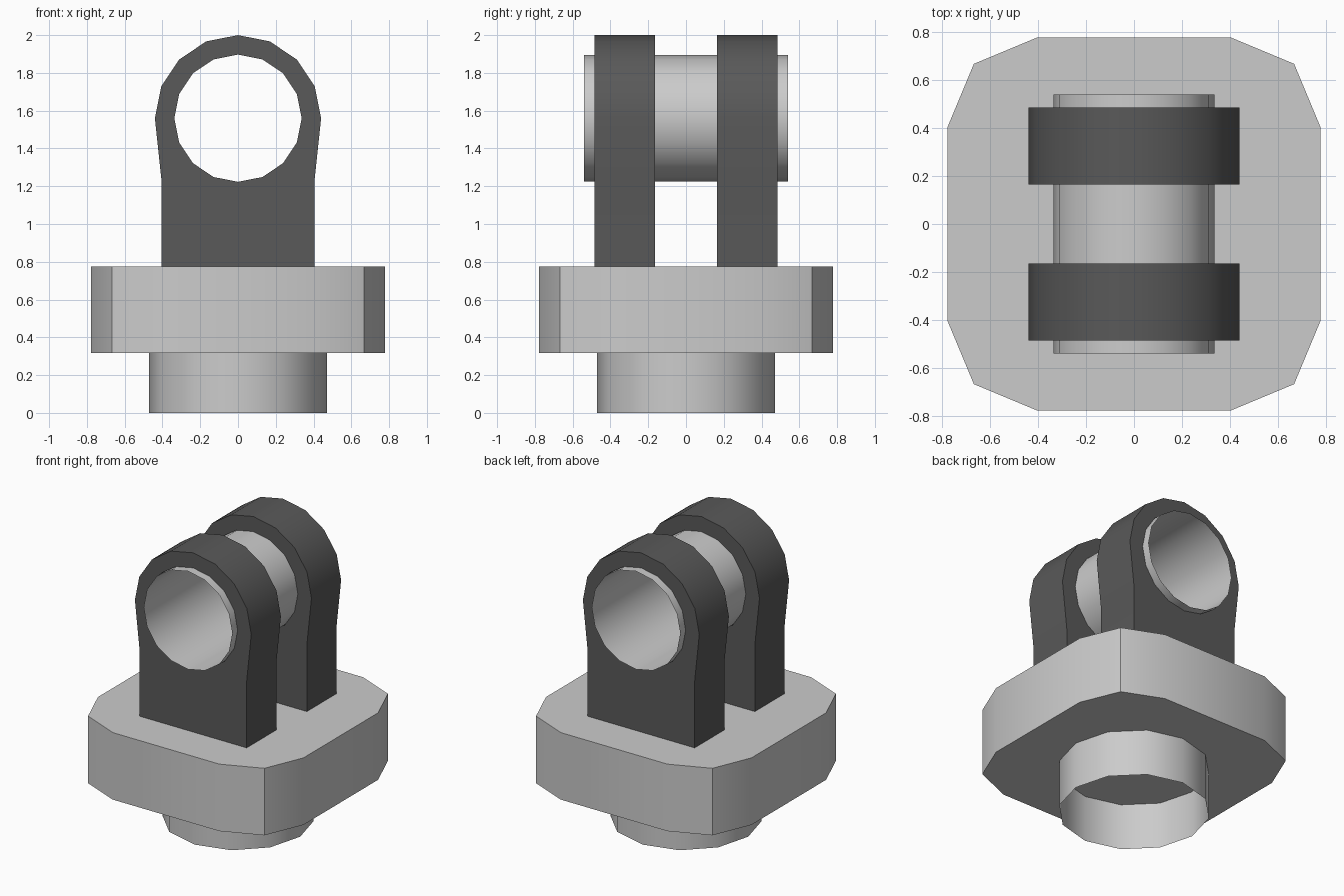
import bpy, bmesh
from math import sin, cos, pi, radians
from mathutils import Matrix, Vector

if "Cube" in bpy.data.objects:
    bpy.data.objects.remove(bpy.data.objects["Cube"])


def finish(name, bm, mat=None):
    bmesh.ops.recalc_face_normals(bm, faces=bm.faces)
    me = bpy.data.meshes.new(name)
    bm.to_mesh(me)
    bm.free()
    ob = bpy.data.objects.new(name, me)
    bpy.context.collection.objects.link(ob)
    if mat:
        me.materials.append(mat)
    bpy.ops.object.select_all(action='DESELECT')
    ob.select_set(True)
    bpy.context.view_layer.objects.active = ob
    bpy.ops.object.shade_smooth_by_angle(angle=radians(35))
    return ob


def prism(name, loops, to3d, depth, mat=None):
    """Fill closed 2D loops (outline plus holes) and extrude along depth."""
    bm = bmesh.new()
    for loop in loops:
        vs = [bm.verts.new(to3d(a, b)) for a, b in loop]
        for i, v in enumerate(vs):
            bm.edges.new((v, vs[(i + 1) % len(vs)]))
    depth = Vector(depth)
    bmesh.ops.triangle_fill(bm, use_beauty=True, edges=bm.edges[:], normal=depth.normalized())
    ext = bmesh.ops.extrude_face_region(bm, geom=bm.faces[:], use_keep_orig=True)
    bmesh.ops.translate(bm, vec=depth,
                        verts=[g for g in ext['geom'] if isinstance(g, bmesh.types.BMVert)])
    return finish(name, bm, mat)


def tube(name, radius, length, sides, matrix):
    """Open, thin-walled tube."""
    bm = bmesh.new()
    bmesh.ops.create_cone(bm, cap_ends=False, segments=sides, radius1=radius,
                          radius2=radius, depth=length, matrix=matrix)
    return finish(name, bm)


def arc(r, cz, n, count):
    return [(r * cos(2 * pi * i / n), cz + r * sin(2 * pi * i / n)) for i in range(count)]


dark = bpy.data.materials.new("dark_grey")
dark.diffuse_color = (0.1, 0.1, 0.1, 1)
dark.use_nodes = True
dark.node_tree.nodes["Principled BSDF"].inputs["Base Color"].default_value = dark.diffuse_color

PIN_Z = 1.56
PLATE_BOTTOM, PLATE_TOP = 0.317, 0.775

# Lower stub, open at the bottom
tube("base_stub", 0.47, PLATE_BOTTOM, 12, Matrix.Translation((0, 0, PLATE_BOTTOM / 2)))

# Twelve-sided base plate: one corner repeated by quarter turns
plate, corner = [], [(0.777, 0.403), (0.667, 0.667), (0.403, 0.777)]
for _ in range(4):
    plate += corner
    corner = [(-y, x) for x, y in corner]
prism("base_plate", [plate], lambda x, y: (x, y, PLATE_BOTTOM),
      (0, 0, PLATE_TOP - PLATE_BOTTOM))

# Pair of lugs with rounded tops and pin holes
outline = arc(0.44, PIN_Z, 16, 9) + [(-0.405, 1.23), (-0.405, PLATE_TOP),
                                     (0.405, PLATE_TOP), (0.405, 1.23)]
hole = arc(0.337, PIN_Z, 16, 16)
for name, y0 in (("front_lug", -0.485), ("back_lug", 0.165)):
    prism(name, [outline, hole], lambda x, z: (x, y0, z), (0, 0.32, 0), dark)

# Hollow pin through both lugs
tube("hollow_pin", 0.335, 1.08, 16,
     Matrix.Translation((0, 0, PIN_Z)) @ Matrix.Rotation(pi / 2, 4, 'X'))
